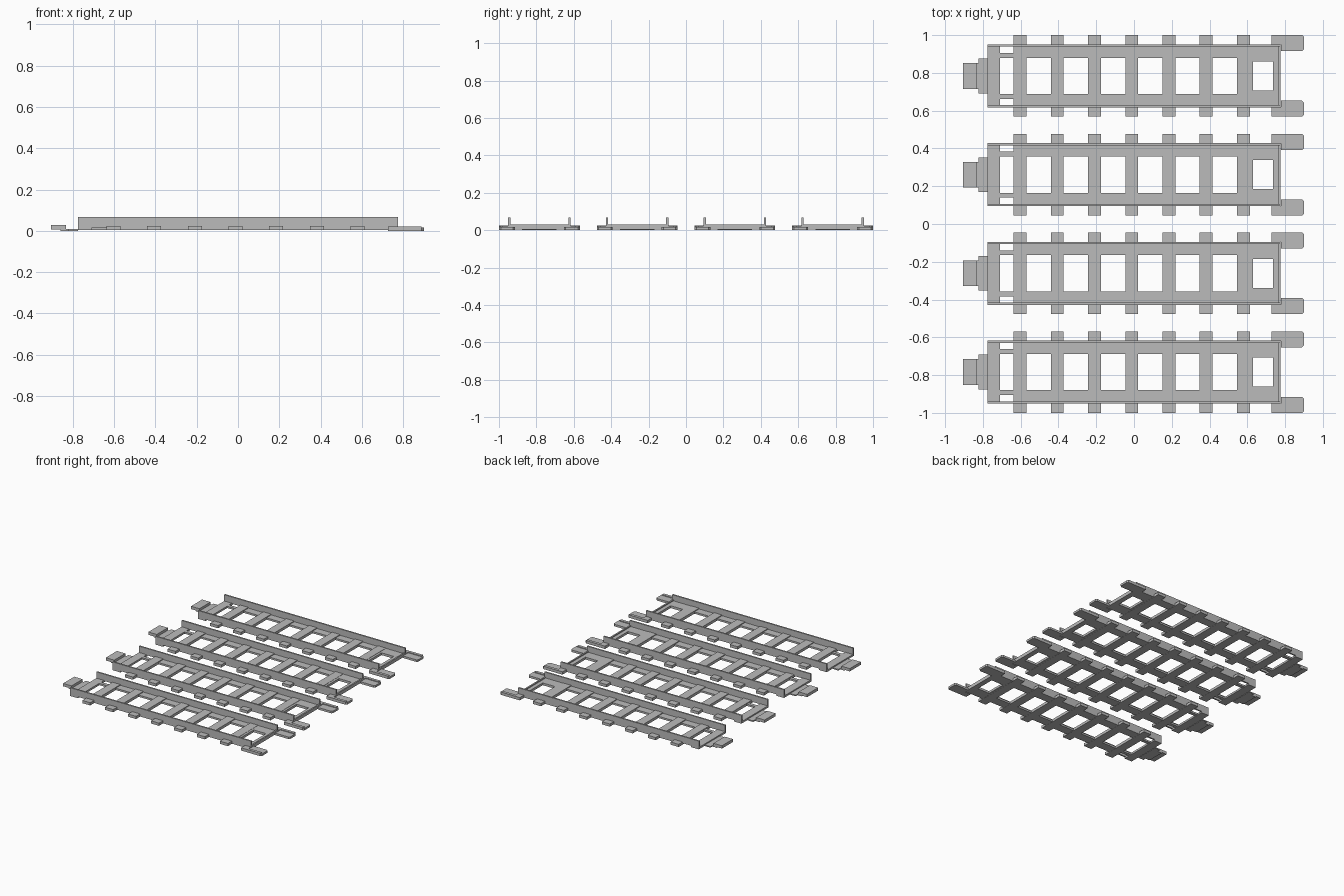
import bpy
import bmesh

cube = bpy.data.objects.get("Cube")
if cube:
    bpy.data.objects.remove(cube, do_unlink=True)

grey = bpy.data.materials.new("plain grey")
grey.use_nodes = True
colour = (0.5, 0.5, 0.5, 1)
grey.diffuse_color = colour
grey.node_tree.nodes["Principled BSDF"].inputs["Base Color"].default_value = colour


def prism(bm, points, z0, z1):
    """Upright prism over an outline in plan."""
    base = bm.faces.new([bm.verts.new((x, y, z0)) for x, y in points])
    top = bmesh.ops.extrude_face_region(bm, geom=[base])
    verts = [v for v in top["geom"] if isinstance(v, bmesh.types.BMVert)]
    bmesh.ops.translate(bm, vec=(0, 0, z1 - z0), verts=verts)


def box(bm, x0, x1, y0, y1, z0, z1):
    prism(bm, [(x0, y0), (x1, y0), (x1, y1), (x0, y1)], z0, z1)


def finish(bm, name):
    bmesh.ops.recalc_face_normals(bm, faces=bm.faces)
    mesh = bpy.data.meshes.new(name)
    bm.to_mesh(mesh)
    bm.free()
    mesh.materials.append(grey)
    return mesh


# Rails: upright web, inward flange and a narrow strip at the tail
RAIL_END, RAIL_HALF, FLANGE = 0.776, 0.167, 0.096
bm = bmesh.new()
for s in (-1, 1):
    box(bm, -RAIL_END, RAIL_END, s * 0.155, s * RAIL_HALF, 0.014, 0.067)
    box(bm, -0.637, 0.63, s * FLANGE, s * RAIL_HALF, 0.004, 0.018)
    box(bm, -0.71, -0.637, s * FLANGE, s * 0.122, 0.004, 0.018)
rails = finish(bm, "rails")

# Evenly spaced sleepers
bm = bmesh.new()
for i in range(7):
    x = -0.603 + i * 0.197
    box(bm, x - 0.034, x + 0.034, -0.216, 0.216, 0.003, 0.024)
sleepers = finish(bm, "sleepers")

# Head frame around a square opening, with a low lip on its end
bm = bmesh.new()
for s in (-1, 1):
    box(bm, 0.61, RAIL_END, s * 0.077, s * RAIL_HALF, 0.004, 0.022)
box(bm, 0.61, 0.63, -0.077, 0.077, 0.004, 0.022)
box(bm, 0.735, RAIL_END, -0.077, 0.077, 0.004, 0.022)
box(bm, 0.765, RAIL_END, -0.155, 0.155, 0.018, 0.03)
head = finish(bm, "head_frame")

# Tail bar with stepped tongue and raised connector block
bm = bmesh.new()
box(bm, -RAIL_END, -0.71, -RAIL_HALF, RAIL_HALF, 0.003, 0.018)
box(bm, -0.823, -RAIL_END, -0.092, 0.092, 0, 0.009)
box(bm, -0.86, -0.823, -0.068, 0.068, 0, 0.009)
box(bm, -0.905, -0.833, -0.068, 0.068, 0.006, 0.028)
tail = finish(bm, "tail_connector")

# Pair of clips: L-shaped base, raised outer edge and inner pad
bm = bmesh.new()
for s in (-1, 1):
    outline = [(0.727, 0.167), (0.777, 0.167), (0.777, 0.131), (0.89, 0.131),
               (0.9, 0.141), (0.9, 0.206), (0.89, 0.216), (0.727, 0.216)]
    prism(bm, [(x, s * y) for x, y in outline], 0, 0.016)
    box(bm, 0.727, 0.777, s * 0.165, s * 0.216, 0.01, 0.022)
    box(bm, 0.777, 0.89, s * 0.194, s * 0.216, 0.01, 0.022)
clips = finish(bm, "end_clips")

# Four identical track lengths side by side
for n, y in enumerate((-0.784, -0.261, 0.261, 0.784), 1):
    for mesh in (rails, sleepers, head, tail, clips):
        ob = bpy.data.objects.new(f"{mesh.name}_{n}", mesh)
        ob.location.y = y
        bpy.context.collection.objects.link(ob)
